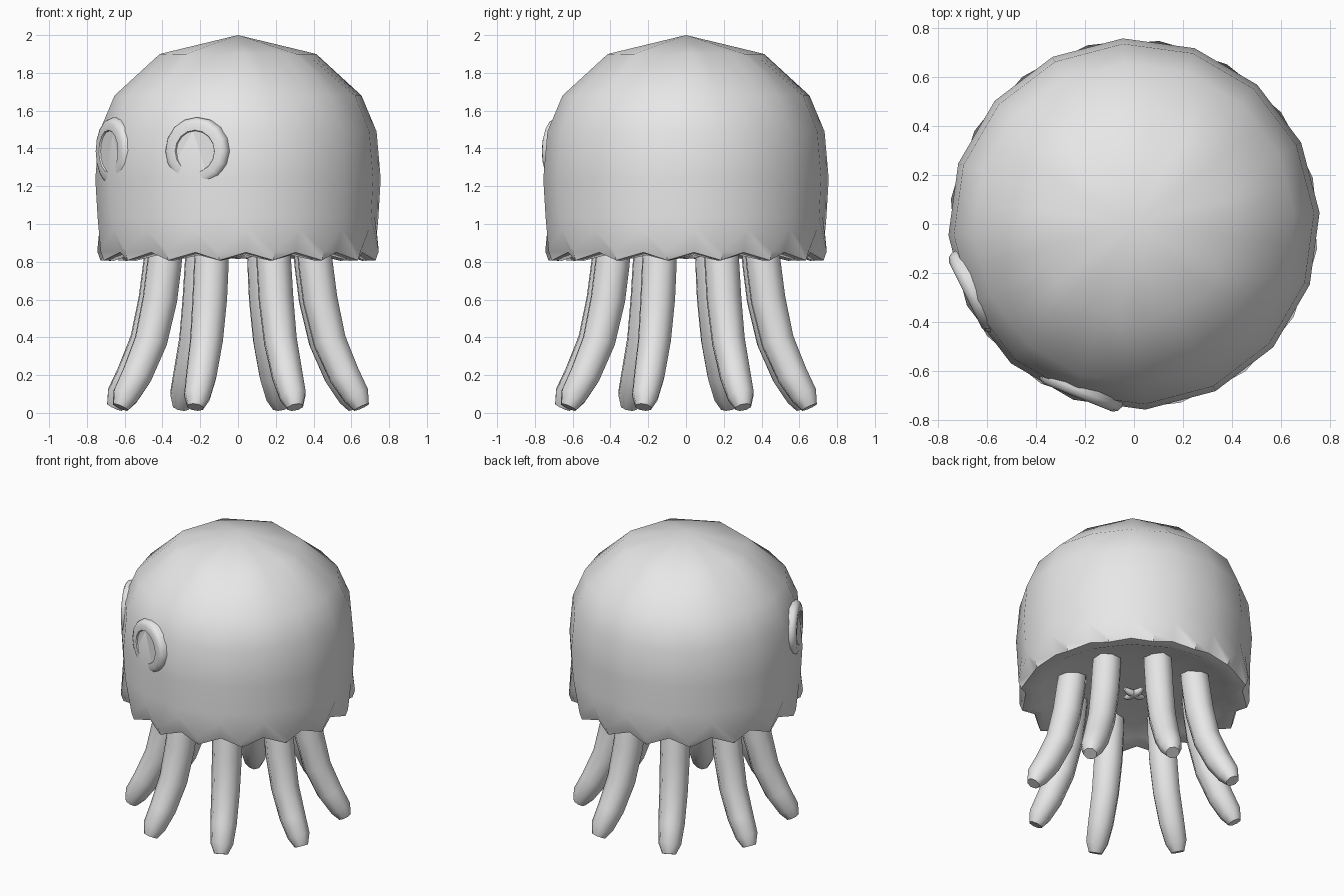
import bpy, bmesh
from math import sin, cos, pi, radians
from mathutils import Vector, Matrix

cube = bpy.data.objects.get("Cube")
if cube:
    bpy.data.objects.remove(cube)

grey = bpy.data.materials.new("soft grey")
grey.use_nodes = True
grey.diffuse_color = (0.8, 0.8, 0.8, 1)
grey.node_tree.nodes["Principled BSDF"].inputs["Base Color"].default_value = (0.8, 0.8, 0.8, 1)

TWIST = radians(3.5)


def build(name, rings, angle, matrix=Matrix()):
    """Skin a list of vertex rings; a ring of one point closes an end."""
    bm = bmesh.new()
    loops = [[bm.verts.new(p) for p in ring] for ring in rings]
    for a, b in zip(loops, loops[1:]):
        n = max(len(a), len(b))
        for i in range(n):
            j = (i + 1) % n
            if len(a) == 1:
                bm.faces.new((a[0], b[j], b[i]))
            elif len(b) == 1:
                bm.faces.new((a[i], a[j], b[0]))
            else:
                bm.faces.new((a[i], a[j], b[j], b[i]))
    bmesh.ops.recalc_face_normals(bm, faces=bm.faces)
    mesh = bpy.data.meshes.new(name)
    bm.to_mesh(mesh)
    bm.free()
    mesh.materials.append(grey)
    obj = bpy.data.objects.new(name, mesh)
    obj.matrix_world = matrix
    bpy.context.collection.objects.link(obj)
    bpy.ops.object.select_all(action='DESELECT')
    obj.select_set(True)
    bpy.context.view_layer.objects.active = obj
    bpy.ops.object.shade_smooth_by_angle(angle=radians(angle))
    return obj


def tube(name, path, turn, sides=8, z=0):
    """Tapered tube in the radial plane; path holds (distance, height, radius)."""
    pts = [Vector((d, 0, h)) for d, h, r in path]
    rings = []
    for k, p in enumerate(pts):
        t = (pts[min(k + 1, len(pts) - 1)] - pts[max(k - 1, 0)]).normalized()
        side = Vector((0, 1, 0))
        up = t.cross(side)
        r = path[k][2]
        rings.append([p + r * (cos(a) * side + sin(a) * up)
                      for a in (2 * pi * i / sides for i in range(sides))])
    rings = [[pts[0]]] + rings + [[pts[-1]]]
    return build(name, rings, 60, Matrix.Translation((0, 0, z)) @ Matrix.Rotation(turn, 4, 'Z'))


def polar(r, a, z):
    return (r * cos(a + TWIST), r * sin(a + TWIST), z)


# Domed head: an 8-sided crown ring over 16-sided rings
COLS = 32
angles = [2 * pi * i / COLS for i in range(COLS)]
rings = [[(0, 0, 2)]]
for sides, r, z in [(8, 0.415, 1.9), (16, 0.655, 1.68), (16, 0.735, 1.49),
                    (16, 0.757, 1.24), (16, 0.745, 1.04)]:
    step = 2 * pi / sides
    rings.append([polar(r * cos(step / 2) / cos(a % step - step / 2), a, z) for a in angles])

# Pleated hem: notch radius and height, then lobe radius and height
for rn, zn, rl, zl in [(0.735, 0.975, 0.752, 0.855),
                       (0.695, 0.85, 0.735, 0.808),
                       (0.64, 0.835, 0.68, 0.805),
                       (0.58, 0.86, 0.6, 0.84),
                       (0.25, 0.88, 0.25, 0.88)]:
    rings.append([polar(rl, a, zl) if i % 2 else polar(rn, a, zn) for i, a in enumerate(angles)])
rings.append([(0, 0, 0.875)])
build("head", rings, 50)

# Eight legs that bend outward
leg = [(0.42, 0.9, 0.093), (0.435, 0.78, 0.097), (0.46, 0.6, 0.097), (0.513, 0.38, 0.092),
       (0.595, 0.2, 0.086), (0.663, 0.09, 0.074), (0.692, 0.03, 0.045)]
for i in range(8):
    tube("leg_%d" % (i + 1), leg, TWIST + pi / 8 + i * pi / 4)

# Small crossed mouth under the head
for i in range(4):
    tube("mouth_arm_%d" % (i + 1),
         [(0, 0, 0.025), (0.05, -0.005, 0.022), (0.08, 0.005, 0.014)],
         TWIST + i * pi / 2, 6, 0.84)

# Two round eyes with a raised rim around a flat disc
eye = [(0.18, -0.08), (0.18, -0.005), (0.17, 0.014), (0.15, 0.024), (0.112, 0.024), (0.108, 0.016)]
rings = [[(r * cos(a), r * sin(a), h) for a in (2 * pi * i / 16 for i in range(16))] for r, h in eye]
rings.append([(0, 0, 0.016)])
for name, x, y, facing in (("left_eye", -0.22, -0.685, -112), ("right_eye", -0.665, -0.28, -153.5)):
    a = radians(facing)
    normal = Vector((cos(a), sin(a), 0))
    turn = normal.to_track_quat('Z', 'Y').to_matrix().to_4x4()
    build(name, rings, 40, Matrix.Translation((x, y, 1.385)) @ turn)
